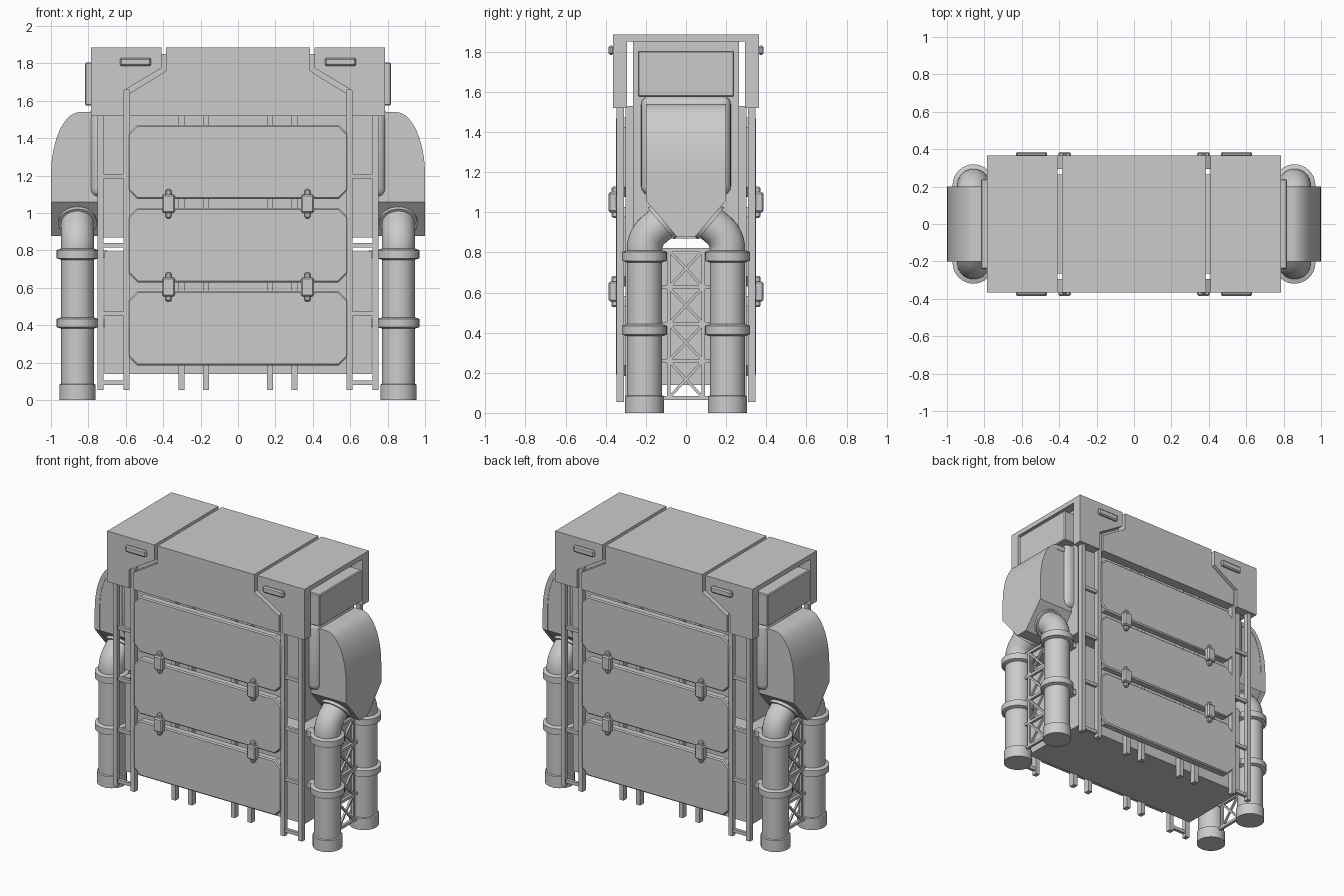
import bpy, bmesh, math
from mathutils import Vector, Matrix

cube = bpy.data.objects.get("Cube")
if cube:
    bpy.data.objects.remove(cube, do_unlink=True)

GREY = (0.6, 0.6, 0.6, 1)
mat = bpy.data.materials.new("light_grey")
mat.use_nodes = True
mat.diffuse_color = GREY
mat.node_tree.nodes["Principled BSDF"].inputs["Base Color"].default_value = GREY


def finish(name, bm, mirror=""):
    """Turn a bmesh into an object, smooth below 35 degrees, mirrored on the given axes."""
    bmesh.ops.recalc_face_normals(bm, faces=bm.faces[:])
    for f in bm.faces:
        f.smooth = True
    for e in bm.edges:
        e.smooth = e.calc_face_angle(0) < math.radians(35)
    mesh = bpy.data.meshes.new(name)
    bm.to_mesh(mesh)
    bm.free()
    mesh.materials.append(mat)
    ob = bpy.data.objects.new(name, mesh)
    bpy.context.collection.objects.link(ob)
    if mirror:
        m = ob.modifiers.new("Mirror", "MIRROR")
        m.use_axis = ("x" in mirror, "y" in mirror, False)
        m.use_mirror_merge = False
    return ob


def add_box(bm, x, y, z):
    size = (x[1] - x[0], y[1] - y[0], z[1] - z[0])
    mid = (sum(x) / 2, sum(y) / 2, sum(z) / 2)
    return bmesh.ops.create_cube(bm, size=1, matrix=Matrix.Translation(mid) @ Matrix.Diagonal((*size, 1)))


def box(name, x, y, z, mirror="", bevel=0, segments=1):
    bm = bmesh.new()
    add_box(bm, x, y, z)
    if bevel:
        bmesh.ops.bevel(bm, geom=bm.edges[:], offset=bevel, segments=segments,
                        profile=0.5, affect="EDGES")
    return finish(name, bm, mirror)


def prism(points, y0, y1):
    """Extrude an x-z outline along y."""
    bm = bmesh.new()
    face = bm.faces.new([bm.verts.new((x, y0, z)) for x, z in points])
    out = bmesh.ops.extrude_face_region(bm, geom=[face])
    verts = [v for v in out["geom"] if isinstance(v, bmesh.types.BMVert)]
    bmesh.ops.translate(bm, verts=verts, vec=(0, y1 - y0, 0))
    return bm


def lathe(profile, sides=32):
    """Revolve (radius, height) points about z and close both ends."""
    bm = bmesh.new()
    rings = []
    for r, z in profile:
        ang = [2 * math.pi * i / sides for i in range(sides)]
        rings.append([bm.verts.new((r * math.cos(a), r * math.sin(a), z)) for a in ang])
    for a, b in zip(rings, rings[1:]):
        for i in range(sides):
            j = (i + 1) % sides
            bm.faces.new((a[i], a[j], b[j], b[i]))
    bm.faces.new(rings[0])
    bm.faces.new(rings[-1])
    return bm


def strut(bm, a, b, thick):
    """Square bar between two points."""
    a, b = Vector(a), Vector(b)
    d = b - a
    rot = d.to_track_quat("Z", "Y").to_matrix().to_4x4()
    bmesh.ops.create_cube(bm, size=1, matrix=Matrix.Translation((a + b) / 2) @ rot
                          @ Matrix.Diagonal((thick, thick, d.length, 1)))


# Main tanks
box("lower_body", (-0.715, 0.715), (-0.264, 0.264), (0.14, 0.795))
box("upper_body", (-0.72, 0.72), (-0.264, 0.264), (0.87, 1.85))

# Top cover in three pieces, each a roof slab with skirts front and back
TOP, LOW, ROOF = 1.885, 1.52, 1.85
mid_right = [(0.385, TOP), (0.385, 1.76), (0.58, 1.64), (0.58, LOW)]
mid_left = [(-x, z) for x, z in reversed(mid_right)]
finish("middle_cover_skirt", prism(mid_right + mid_left, -0.365, -0.293), "y")
box("middle_cover_roof", (-0.385, 0.385), (-0.293, 0.293), (ROOF, TOP))
side = [(0.785, TOP), (0.41, TOP), (0.41, 1.775), (0.61, 1.655), (0.61, LOW), (0.785, LOW)]
finish("side_cover_skirt", prism(side, -0.365, -0.293), "xy")
box("side_cover_roof", (0.41, 0.785), (-0.293, 0.293), (ROOF, TOP), "x")
box("cover_handle", (0.465, 0.63), (-0.386, -0.36), (1.785, 1.83), "xy", 0.008)

# End boxes under the cover
box("end_box", (0.7, 0.818), (-0.24, 0.24), (1.575, 1.805), "x", 0.006)
box("end_plate", (0.66, 0.79), (-0.224, 0.224), (1.085, 1.58), "x", 0.045, 4)

# Front and back armour panels with cut corners
for i, name in enumerate(("lower", "middle", "upper")):
    z0 = 0.185 + 0.445 * i
    z1, w, c = z0 + 0.397, 0.588, 0.05
    outline = [(-w + c, z0), (w - c, z0), (w, z0 + c), (w, z1 - c),
               (w - c, z1), (-w + c, z1), (-w, z1 - c), (-w, z0 + c)]
    bm = prism(outline, -0.35, -0.3)
    rim = [e for e in bm.edges if all(v.co.y < -0.34 for v in e.verts)]
    bmesh.ops.bevel(bm, geom=rim, offset=0.008, segments=1, affect="EDGES")
    finish(name + "_panel", bm, "y")

# Clamps joining the panels
for z in (0.605, 1.05):
    bm = bmesh.new()
    add_box(bm, (0.355, 0.388), (-0.372, -0.34), (z - 0.078, z + 0.078))
    add_box(bm, (0.338, 0.405), (-0.386, -0.34), (z - 0.05, z + 0.05))
    bmesh.ops.bevel(bm, geom=bm.edges[:], offset=0.008, segments=1, affect="EDGES")
    finish("panel_clamp", bm, "xy")

# Support bars behind the panels
for x in (0.17, 0.302):
    box("support_bar", (x - 0.016, x + 0.016), (-0.302, -0.26), (0.055, 1.53), "xy")

# Ladders
bm = bmesh.new()
add_box(bm, (0.58, 0.612), (-0.346, -0.31), (0.055, 1.66))
add_box(bm, (0.72, 0.752), (-0.346, -0.31), (0.055, 1.53))
for i in range(4):
    z = 0.093 + 0.368 * i
    add_box(bm, (0.61, 0.722), (-0.338, -0.316), (z - 0.012, z + 0.012))
finish("ladder", bm, "xy")


# Curved hoods tapering to a narrow mouth at the bottom
def hood(name, x_out, z_top, half):
    arc = [(0.845 + (x_out - 0.845) * math.sin(t), 1.2 + (z_top - 1.2) * math.cos(t))
           for t in (math.pi / 2 * i / 14 for i in range(15))]
    bm = prism([(0.715, 0.878), (0.715, z_top)] + arc + [(x_out, 0.878)], -half, half)
    for s in (-1, 1):
        bmesh.ops.bisect_plane(bm, geom=bm.verts[:] + bm.edges[:] + bm.faces[:], clear_outer=True,
                               plane_co=(0, s * (half - 0.157), 0.875), plane_no=(0, s * 0.76, -0.65))
        bmesh.ops.holes_fill(bm, edges=[e for e in bm.edges if e.is_boundary])
    return finish(name, bm, "x")


hood("hood_core", 0.962, 1.505, 0.197)
# Rim band following the outer curve of the hood
bm_arc = [(math.sin(math.pi / 2 * i / 14), math.cos(math.pi / 2 * i / 14)) for i in range(15)]
outer = [(0.845 + 0.155 * s, 1.2 + 0.34 * c) for s, c in bm_arc]
inner = [(0.845 + 0.117 * s, 1.2 + 0.305 * c) for s, c in reversed(bm_arc)]
bm = prism([(0.715, 1.54)] + outer + [(1.0, 0.878), (0.962, 0.878)] + inner + [(0.715, 1.505)],
           -0.2, 0.2)
for s in (-1, 1):
    bmesh.ops.bisect_plane(bm, geom=bm.verts[:] + bm.edges[:] + bm.faces[:], clear_outer=True,
                           plane_co=(0, s * 0.043, 0.875), plane_no=(0, s * 0.76, -0.65))
    bmesh.ops.holes_fill(bm, edges=[e for e in bm.edges if e.is_boundary])
finish("hood_rim", bm, "x")

# Vertical pipes with a foot and two collars
PX, PY, R = 0.858, -0.207, 0.088
profile = [(0.097, 0), (0.097, 0.083), (R, 0.087)]
for z in (0.412, 0.78):
    profile += [(R, z - 0.03), (0.112, z - 0.022), (0.112, z + 0.022), (R, z + 0.03)]
profile.append((R, 0.82))
bm = lathe(profile)
bmesh.ops.translate(bm, verts=bm.verts[:], vec=(PX, PY, 0))
finish("pipe", bm, "xy")
for z in (0.412, 0.78):
    box("pipe_bracket", (0.7, 0.79), (PY - 0.03, PY + 0.03), (z - 0.02, z + 0.02), "xy")

# Elbows turning into the hood, with a flange
TURN = math.radians(50)
bm = bmesh.new()
bmesh.ops.create_circle(bm, segments=32, radius=R, matrix=Matrix.Translation((PX, PY, 0.815)))
bmesh.ops.spin(bm, geom=bm.edges[:], cent=(PX, -0.08, 0.815), axis=(1, 0, 0),
               angle=-TURN, steps=10, use_duplicate=False)
heading = Vector((0, math.sin(TURN), math.cos(TURN)))
centre = Vector((PX, -0.08 - 0.127 * math.cos(TURN), 0.815 + 0.127 * math.sin(TURN)))
end = [e for e in bm.edges if e.is_boundary
       and all(abs((v.co - centre).dot(heading)) < 0.001 for v in e.verts)]
out = bmesh.ops.extrude_edge_only(bm, edges=end)
bmesh.ops.translate(bm, verts=[v for v in out["geom"] if isinstance(v, bmesh.types.BMVert)],
                    vec=heading * 0.11)
finish("pipe_elbow", bm, "xy")
bm = lathe([(0.102, -0.014), (0.102, 0.014)])
bmesh.ops.transform(bm, verts=bm.verts[:], matrix=Matrix.Translation(centre + heading * 0.062)
                    @ Matrix.Rotation(-TURN, 4, "X"))
finish("elbow_flange", bm, "xy")

# Cross-braced lattice between each pair of pipes
bm = bmesh.new()
LEVELS = [0.075 + 0.184 * i for i in range(5)]
for y in (-0.086, 0.086):
    strut(bm, (PX, y, LEVELS[0]), (PX, y, LEVELS[-1]), 0.016)
for z in LEVELS:
    strut(bm, (PX, -0.13, z), (PX, 0.13, z), 0.02)
for z0, z1 in zip(LEVELS, LEVELS[1:]):
    for s in (-1, 1):
        strut(bm, (PX, -0.086 * s, z0), (PX, 0.086 * s, z1), 0.014)
finish("lattice", bm, "x")
